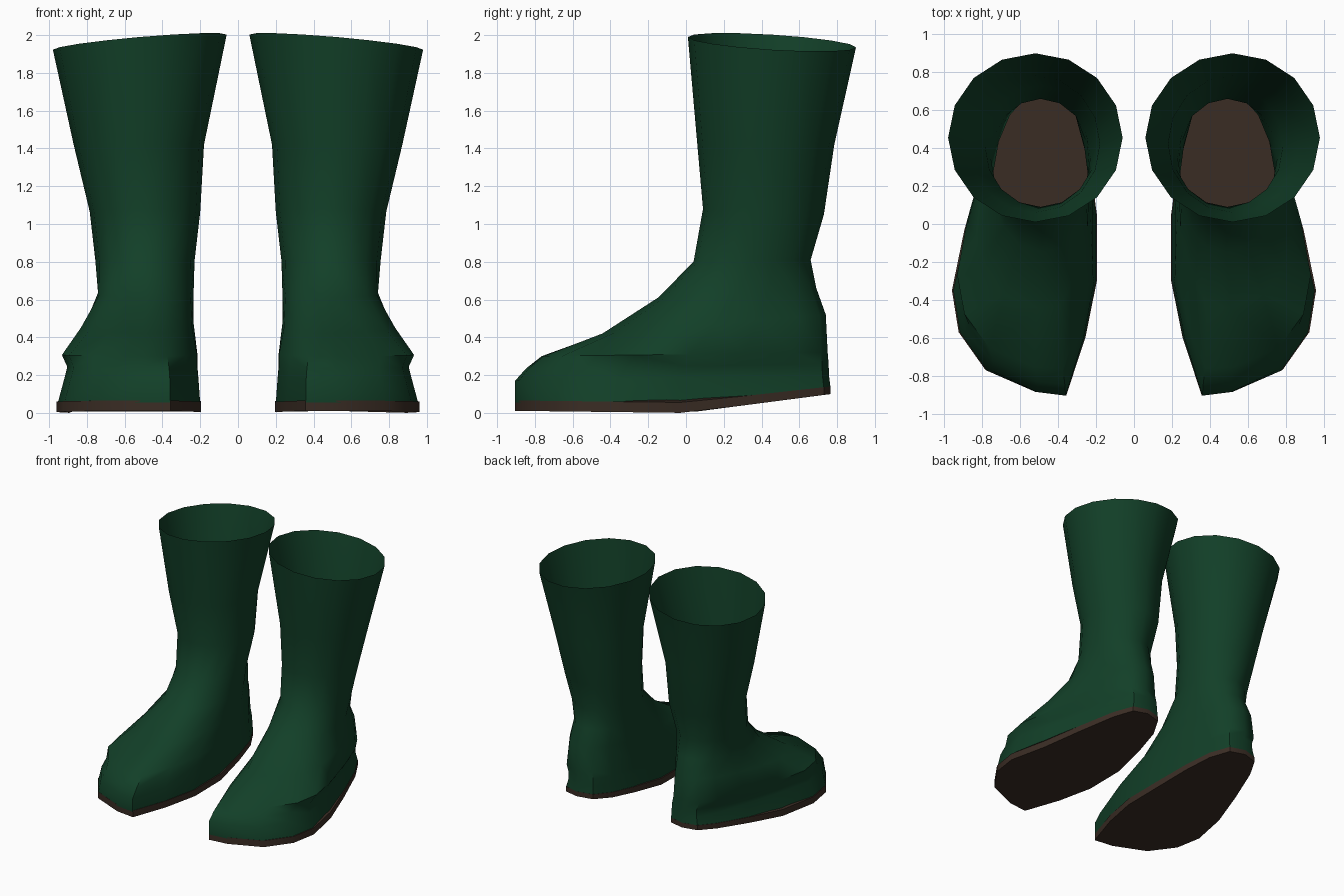
import bpy, bmesh, math

if "Cube" in bpy.data.objects:
    bpy.data.objects.remove(bpy.data.objects["Cube"])

N = 16
# Footprint of one boot, from the toe around the outer side to the heel and back
FOOT = [(.52, -.885), (.78, -.77), (.92, -.57), (.955, -.35), (.89, -.03), (.80, .28),
        (.70, .58), (.62, .73), (.50, .765), (.37, .73), (.29, .58), (.24, .35),
        (.20, .05), (.20, -.30), (.26, -.60), (.36, -.905)]
FX0, FX1 = .20, .955
FY0, FY1 = -.905, .765


def material(name, rgb):
    m = bpy.data.materials.new(name)
    m.diffuse_color = (*rgb, 1)
    m.use_nodes = True
    m.node_tree.nodes["Principled BSDF"].inputs["Base Color"].default_value = m.diffuse_color
    return m


green = material("dark green rubber", (.006, .050, .021))
brown = material("brown sole", (.043, .026, .018))


def ground(y):
    """Height of the sole underside: flat ball, raised heel."""
    return .13 * y if y > 0 else -.012 * y


def ring(yf, zf, yb, zb, xi, xo, blend, side_slope=0):
    """Tilted section between an ellipse (blend 0) and the footprint (blend 1)."""
    pts = []
    for i, (fx, fy) in enumerate(FOOT):
        a = 2 * math.pi * i / N
        u = (.5 + .5 * math.sin(a)) * (1 - blend) + (fx - FX0) / (FX1 - FX0) * blend
        v = (.5 - .5 * math.cos(a)) * (1 - blend) + (fy - FY0) / (FY1 - FY0) * blend
        pts.append((xi + (xo - xi) * u, yf + (yb - yf) * v,
                    zf + (zb - zf) * v - side_slope * (u - .5)))
    return pts


def loft(name, rings, mat, cap_top=False, cap_bottom=False):
    """Skin stacked rings from top to bottom and mirror into a pair."""
    bm = bmesh.new()
    loops = [[bm.verts.new(p) for p in r] for r in rings]
    for a, b in zip(loops, loops[1:]):
        for i in range(N):
            j = (i + 1) % N
            bm.faces.new((a[i], b[i], b[j], a[j]))
    if cap_top:
        bm.faces.new(loops[0])
    if cap_bottom:
        bm.faces.new(loops[-1][::-1])
    me = bpy.data.meshes.new(name)
    bm.to_mesh(me)
    bm.free()
    ob = bpy.data.objects.new(name, me)
    bpy.context.collection.objects.link(ob)
    me.materials.append(mat)
    mod = ob.modifiers.new("pair", 'MIRROR')
    mod.use_mirror_merge = False
    bpy.ops.object.select_all(action='DESELECT')
    ob.select_set(True)
    bpy.context.view_layer.objects.active = ob
    bpy.ops.object.shade_smooth_by_angle(angle=math.radians(45))
    return ob


# Boot upper: open shaft, ankle, instep and toe
upper = [
    ring(.01, 1.99, .90, 1.935, .06, .98, 0, .08),
    ring(.06, 1.42, .785, 1.42, .18, .87, 0),
    ring(.09, 1.08, .73, 1.05, .20, .785, 0),
    ring(.04, .80, .66, .81, .23, .755, 0),
    ring(-.15, .61, .69, .66, .235, .75, .2),
    ring(-.45, .42, .74, .52, .235, .84, .6),
    ring(-.77, .30, .75, .32, .215, .935, .9),
    ring(-.85, .235, .755, .26, .215, .905, .95),   # crease above the toe
    ring(-.905, .17, .757, .20, .21, .92, 1),
    [(x, y, ground(y) + .045 - .015 * max(y, 0)) for x, y in FOOT],
]
loft("boot_upper", upper, green)


# Sole: thin slab following the footprint, also the floor seen inside
def sole_ring(grow, lift):
    return [(.55 + (x - .55) * grow, y, ground(y) + lift * (1 - .35 * max(y, 0)))
            for x, y in FOOT]


loft("boot_sole", [sole_ring(1.012, .055), sole_ring(1.012, 0)], brown, True, True)
